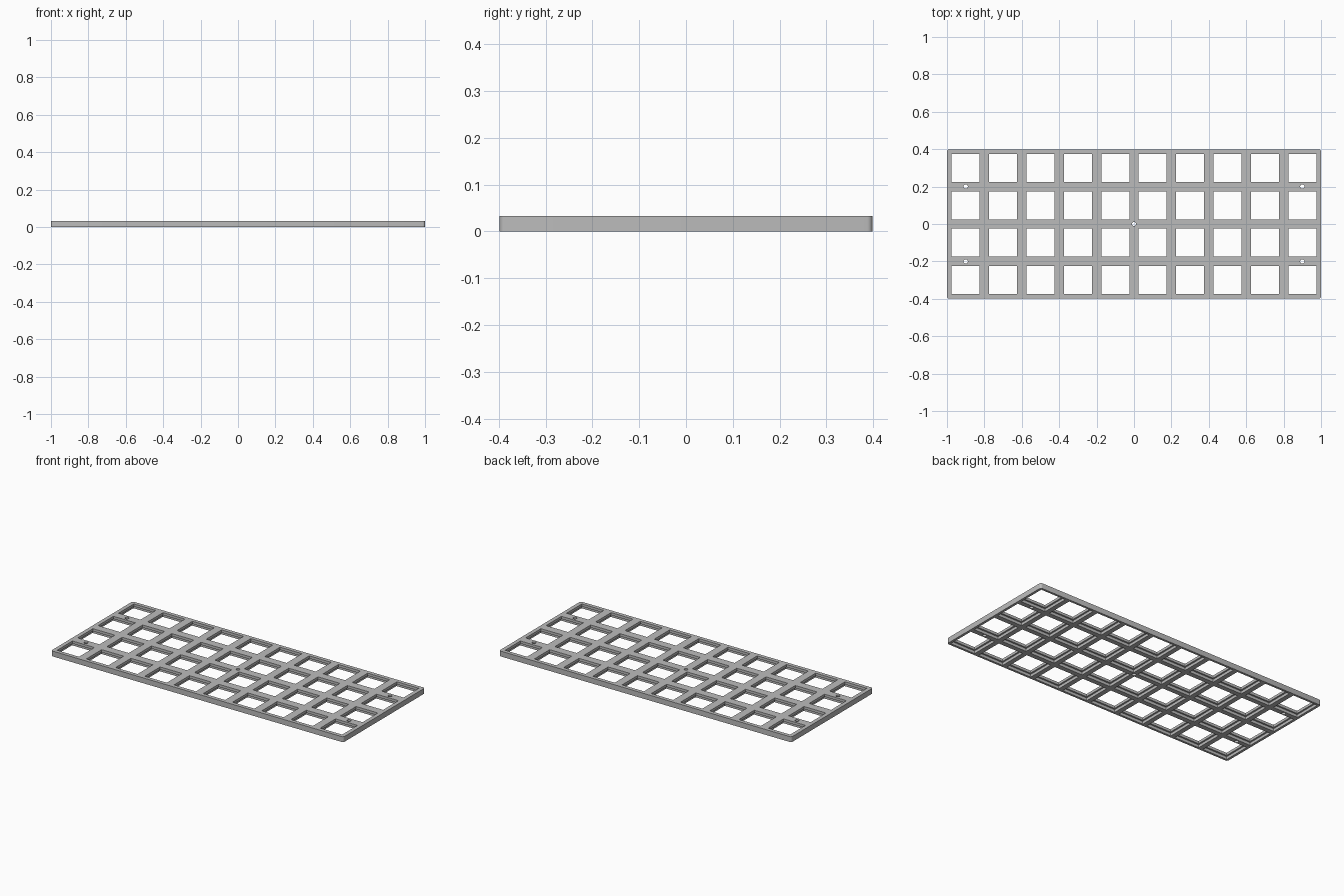
import bpy, bmesh
from mathutils import Matrix

cube = bpy.data.objects.get("Cube")
if cube:
    bpy.data.objects.remove(cube, do_unlink=True)

COLS, ROWS, PITCH = 10, 4, 0.2
LENGTH, DEPTH, HEIGHT = 2.0, 0.797, 0.033
OPENING, POCKET, LEDGE = 0.15, 0.17, 0.016
SCREW_R, CORNER_R = 0.0115, 0.012

grey = bpy.data.materials.new("plain grey")
grey.use_nodes = True
colour = (0.5, 0.5, 0.5, 1)
grey.diffuse_color = colour
grey.node_tree.nodes["Principled BSDF"].inputs["Base Color"].default_value = colour


def box(bm, x, y, z0, z1, sx, sy):
    m = Matrix.Translation((x, y, (z0 + z1) / 2)) @ Matrix.Diagonal((sx, sy, z1 - z0, 1))
    return bmesh.ops.create_cube(bm, size=1, matrix=m)["verts"]


def make_object(name, bm):
    mesh = bpy.data.meshes.new(name)
    bm.to_mesh(mesh)
    bm.free()
    mesh.materials.append(grey)
    obj = bpy.data.objects.new(name, mesh)
    bpy.context.collection.objects.link(obj)
    return obj


cells = [((c - (COLS - 1) / 2) * PITCH, (r - (ROWS - 1) / 2) * PITCH)
         for c in range(COLS) for r in range(ROWS)]

# Slab with rounded upright corners
bm = bmesh.new()
box(bm, 0, 0, 0, HEIGHT, LENGTH, DEPTH)
upright = [e for e in bm.edges if abs(e.verts[0].co.z - e.verts[1].co.z) > 0.01]
bmesh.ops.bevel(bm, geom=upright, offset=CORNER_R, segments=5, profile=0.5, affect='EDGES')
plate = make_object("switch_plate", bm)

# Wider pockets underneath, leaving a thin ledge around each opening
bm = bmesh.new()
for x, y in cells:
    box(bm, x, y, -0.05, HEIGHT - LEDGE, POCKET, POCKET)
pockets = make_object("pocket_cutter", bm)

# Square key openings and round screw holes
bm = bmesh.new()
for x, y in cells:
    box(bm, x, y, -0.06, 0.1, OPENING, OPENING)
for x, y in [(0, 0)] + [(sx * 0.9, sy * 0.2) for sx in (-1, 1) for sy in (-1, 1)]:
    bmesh.ops.create_cone(bm, cap_ends=True, segments=24, radius1=SCREW_R, radius2=SCREW_R,
                          depth=0.2, matrix=Matrix.Translation((x, y, 0)))
openings = make_object("opening_cutter", bm)

# Cut the slab, then drop the cutters
bpy.ops.object.select_all(action='DESELECT')
bpy.context.view_layer.objects.active = plate
plate.select_set(True)
for cutter in (pockets, openings):
    cutter.hide_render = True
    mod = plate.modifiers.new("cut", 'BOOLEAN')
    mod.operation = 'DIFFERENCE'
    mod.solver = 'EXACT'
    mod.object = cutter
    bpy.ops.object.modifier_apply(modifier=mod.name)
    bpy.data.objects.remove(cutter, do_unlink=True)

bpy.ops.object.shade_smooth_by_angle(angle=0.6)
